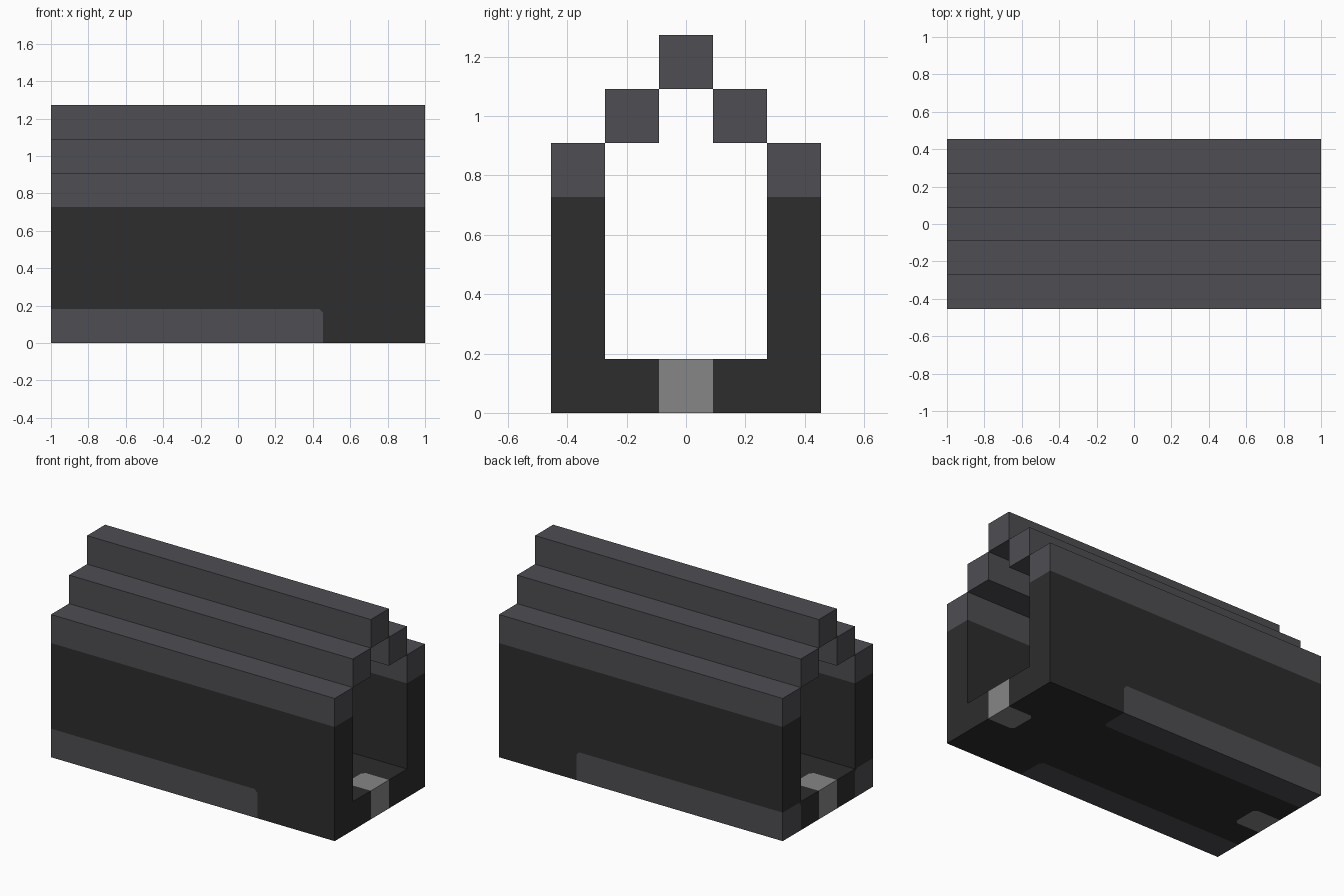
import bpy, bmesh
from mathutils import Vector as V

cube = bpy.data.objects.get("Cube")
if cube:
    bpy.data.objects.remove(cube)

U = 2 / 11               # one block
STRIP_END = -1 + 8 * U   # where the lower side strips stop
R = 0.02                 # clipped corner of the painted patches
DARK, GREY, LIGHT = range(3)


def material(name, color):
    m = bpy.data.materials.new(name)
    m.use_nodes = True
    m.diffuse_color = color
    m.node_tree.nodes["Principled BSDF"].inputs["Base Color"].default_value = color
    return m


mats = [material("charcoal", (0.026, 0.026, 0.026, 1)),
        material("slate grey", (0.077, 0.075, 0.085, 1)),
        material("light grey", (0.24, 0.24, 0.24, 1))]


def finish(name, bm, materials):
    bmesh.ops.recalc_face_normals(bm, faces=bm.faces)
    mesh = bpy.data.meshes.new(name)
    bm.to_mesh(mesh)
    bm.free()
    for m in materials:
        mesh.materials.append(m)
    bpy.context.collection.objects.link(bpy.data.objects.new(name, mesh))


def cut(bm, faces, point, normal):
    geom = set(faces)
    for f in faces:
        geom.update(f.verts, f.edges)
    return bmesh.ops.bisect_plane(bm, geom=list(geom), plane_co=point, plane_no=normal)


# Trough: floor and two walls as one extruded U profile
half = [(2.5, 0), (2.5, 5), (1.5, 5), (1.5, 1)]
profile = half + [(-y, z) for y, z in reversed(half)]
bm = bmesh.new()
base = bm.faces.new([bm.verts.new((-1, y * U, z * U)) for y, z in profile])
ext = bmesh.ops.extrude_face_region(bm, geom=[base], use_keep_orig=True)
bmesh.ops.translate(bm, vec=(2, 0, 0),
                    verts=[v for v in ext["geom"] if isinstance(v, bmesh.types.BMVert)])
bmesh.ops.recalc_face_normals(bm, faces=bm.faces)

# Cut along the colour borders
cuts = [(STRIP_END, 0, 0), (1 - U, 0, 0), (U - 1, 0, 0), (0, 0, U), (0, 0, 4 * U)]
cuts += [(0, y * U, 0) for y in (-1.5, -0.5, 0.5, 1.5)]
for p in cuts:
    cut(bm, bm.faces[:], V(p), V(p).normalized())


# Colour by position: top course and lower strips grey, end plugs light
def colour(p):
    if p.z > 4 * U:
        return GREY
    if p.z < U and abs(p.y) > 1.5 * U and p.x < STRIP_END:
        return GREY
    if p.z < U and abs(p.y) < 0.5 * U and abs(p.x) > 1 - U:
        return LIGHT
    return DARK


bm.normal_update()
for f in bm.faces:
    f.material_index = colour(f.calc_center_median() - f.normal * 0.01)

# Clip the free corners of the strips and plugs: face normal, corner, direction
corners = []
for s in (-1, 1):
    corners += [((0, s, 0), (STRIP_END, s * 2.5 * U, U), (1, 0, 1)),
                ((0, 0, -1), (STRIP_END, s * 1.5 * U, 0), (1, -s, 0)),
                ((-1, 0, 0), (-1, s * 1.5 * U, U), (0, -s, 1))]
    for e in (-1, 1):
        for n, z in ((-1, 0), (1, U)):
            corners.append(((0, 0, n), (e * (1 - U), s * 0.5 * U, z), (-e, s, 0)))
for n, c, d in corners:
    n, c, d = V(n), V(c), V(d)

    def patch():
        return [f for f in bm.faces if f.material_index != DARK and f.normal.dot(n) > 0.9
                and any((v.co - c).length < 1e-4 for v in f.verts)]

    cut(bm, patch(), c - d * R / 2, d.normalized())
    bm.normal_update()
    for f in patch():
        f.material_index = DARK
finish("trough", bm, mats)


# Stepped roof bars
for name, y, z in (("roof_bar_front", -1, 5.5), ("roof_bar_back", 1, 5.5), ("roof_ridge", 0, 6.5)):
    bm = bmesh.new()
    bmesh.ops.create_cube(bm, size=1)
    bmesh.ops.scale(bm, vec=(2, U, U), verts=bm.verts)
    bmesh.ops.translate(bm, vec=(0, y * U, z * U), verts=bm.verts)
    finish(name, bm, [mats[GREY]])
